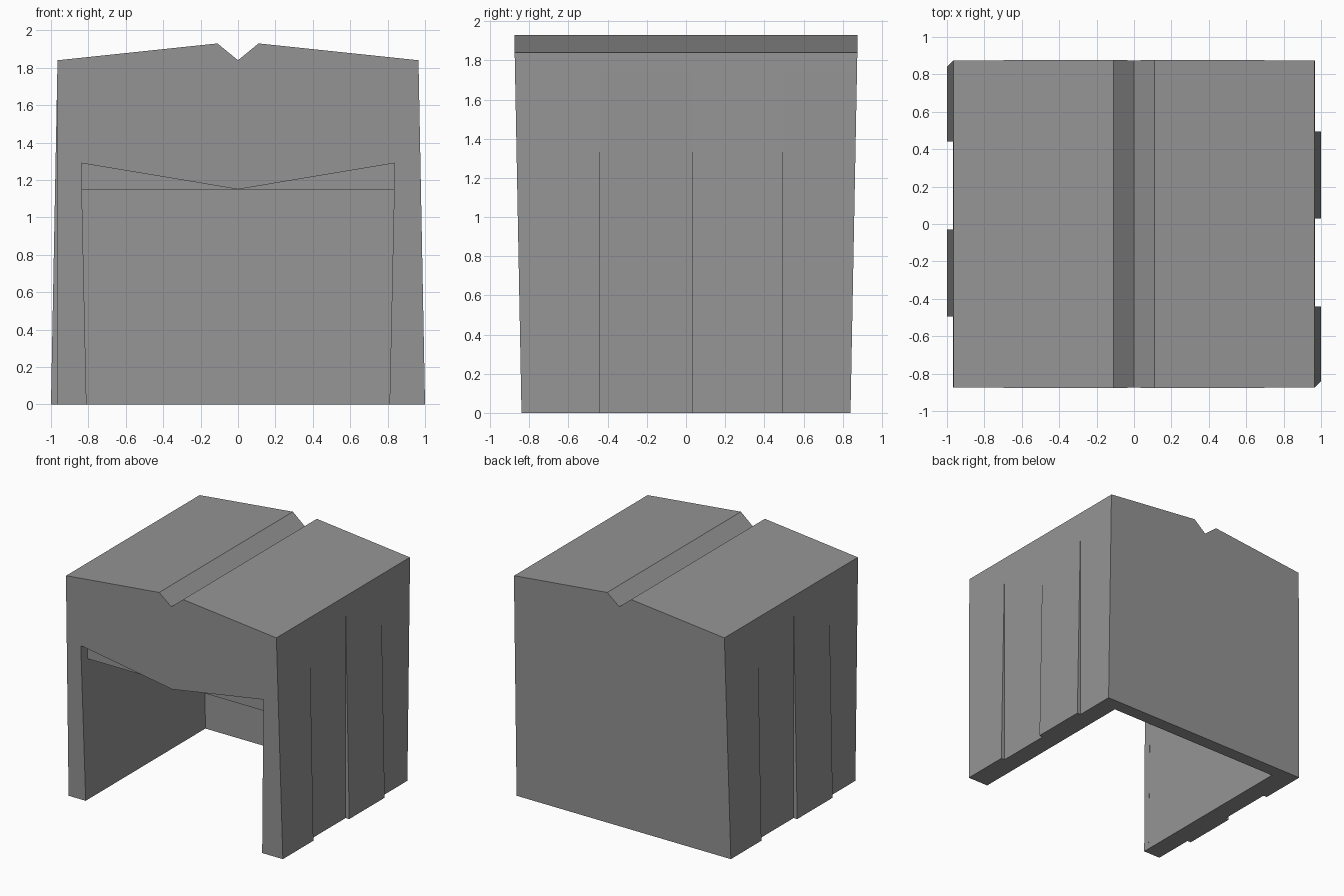
import bpy
import bmesh

default = bpy.data.objects.get("Cube")
if default:
    bpy.data.objects.remove(default, do_unlink=True)

grey = bpy.data.materials.new("plain grey")
grey.use_nodes = True
colour = (0.3, 0.3, 0.3, 1)
grey.diffuse_color = colour
grey.node_tree.nodes["Principled BSDF"].inputs["Base Color"].default_value = colour


def prism(name, profile, front, back, flare=0.0):
    """Extrude an x-z profile from front to back; the ends may lean out with height."""
    bm = bmesh.new()
    ends = []
    for y, lean in ((front, -flare), (back, flare)):
        ends.append([bm.verts.new((x, y + lean * z, z)) for x, z in profile])
    bm.faces.new(ends[0])
    bm.faces.new(ends[1][::-1])
    n = len(profile)
    for i in range(n):
        j = (i + 1) % n
        bm.faces.new((ends[0][i], ends[1][i], ends[1][j], ends[0][j]))
    bmesh.ops.recalc_face_normals(bm, faces=bm.faces)
    mesh = bpy.data.meshes.new(name)
    bm.to_mesh(mesh)
    bm.free()
    mesh.materials.append(grey)
    obj = bpy.data.objects.new(name, mesh)
    bpy.context.collection.objects.link(obj)
    return obj


def mirrored(half):
    """Complete a right-hand outline that begins and ends at the middle."""
    return half + [(-x, z) for x, z in reversed(half) if x > 0]


def cut(target, cutter):
    cutter.hide_render = True
    mod = target.modifiers.new("cut", "BOOLEAN")
    mod.operation = "DIFFERENCE"
    mod.solver = "EXACT"
    mod.object = cutter
    bpy.context.view_layer.objects.active = target
    bpy.ops.object.modifier_apply(modifier=mod.name)
    bpy.data.objects.remove(cutter, do_unlink=True)


# Outer block: flared side walls and a low roof with a ridge groove
roof = [(1.0, 0), (0.965, 1.84), (0.11, 1.93), (0, 1.84)]
shell = prism("shell", mirrored(roof), -0.84, 0.84, 0.019)

# Inner room with a flat ceiling
room = [(0.808, -0.1), (0.836, 1.15)]
cut(shell, prism("room_cutter", mirrored(room), -0.785, 0.73, 0.012))

# Doorway through the thin front, with a lintel dipping at the middle
doorway = [(0.808, -0.1), (0.838, 1.29), (0, 1.15)]
cut(shell, prism("doorway_cutter", mirrored(doorway), -1.1, -0.78))

# Upright recessed panels, alternating along each side
for side in (1, -1):
    panel = [(side * x, z) for x, z in ((0.967, -0.1), (1.2, -0.1), (1.2, 1.9), (0.967, 1.9))]
    for a, b in ((-0.44, 0.03), (0.495, 1.2)):
        cut(shell, prism("panel_cutter", panel, *sorted((side * a, side * b))))
